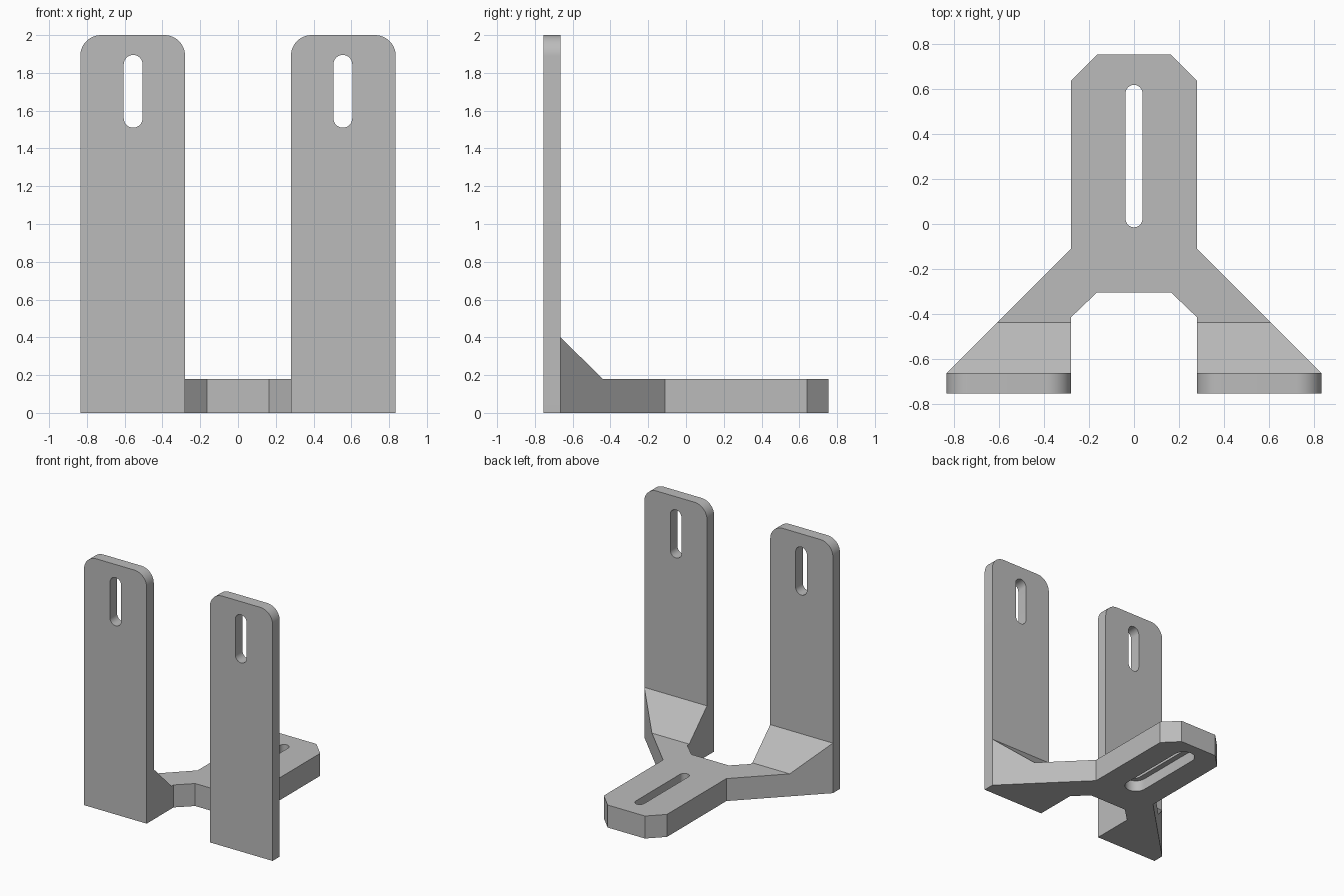
import bpy
import bmesh
from math import sin, cos, pi, radians
from mathutils import Vector

cube = bpy.data.objects.get("Cube")
if cube:
    bpy.data.objects.remove(cube, do_unlink=True)

GREY = (0.5, 0.5, 0.5, 1)
grey = bpy.data.materials.new("plain grey")
grey.use_nodes = True
grey.diffuse_color = GREY
grey.node_tree.nodes["Principled BSDF"].inputs["Base Color"].default_value = GREY

# Main dimensions
INNER, OUTER = 0.28, 0.835
FRONT, PLATE_BACK, BACK = -0.755, -0.665, 0.755
BASE_TOP = 0.18


def arc(cx, cy, r, start, end, steps=12):
    return [(cx + r * cos(start + (end - start) * i / steps),
             cy + r * sin(start + (end - start) * i / steps)) for i in range(steps + 1)]


def slot(cx, low, high, width):
    """Upright rounded slot outline."""
    r = width / 2
    return arc(cx, high - r, r, 0, pi, 16) + arc(cx, low + r, r, pi, 2 * pi, 16)


def prism(name, outline, low, high, place):
    """Extrude a 2D outline; place(u, v, w) maps it into the model."""
    bm = bmesh.new()
    face = bm.faces.new([bm.verts.new(place(u, v, low)) for u, v in outline])
    made = bmesh.ops.extrude_face_region(bm, geom=[face])["geom"]
    shift = Vector(place(0, 0, high)) - Vector(place(0, 0, low))
    bmesh.ops.translate(bm, vec=shift, verts=[g for g in made if isinstance(g, bmesh.types.BMVert)])
    bmesh.ops.recalc_face_normals(bm, faces=bm.faces)
    mesh = bpy.data.meshes.new(name)
    bm.to_mesh(mesh)
    bm.free()
    mesh.materials.append(grey)
    obj = bpy.data.objects.new(name, mesh)
    bpy.context.collection.objects.link(obj)
    return obj


def select(obj):
    bpy.ops.object.select_all(action="DESELECT")
    obj.select_set(True)
    bpy.context.view_layer.objects.active = obj


def cut(obj, cutter):
    mod = obj.modifiers.new("cut", "BOOLEAN")
    mod.operation, mod.solver, mod.object = "DIFFERENCE", "EXACT", cutter
    select(obj)
    bpy.ops.object.modifier_apply(modifier=mod.name)
    bpy.data.objects.remove(cutter, do_unlink=True)


def smooth(obj):
    select(obj)
    bpy.ops.object.shade_smooth_by_angle(angle=radians(25))


def flat(u, v, w):
    return (u, v, w)


def standing(u, v, w):
    return (u, w, v)


# Forked base with chamfered tail
half = [(0.165, BACK), (INNER, 0.64), (INNER, -0.11), (OUTER, PLATE_BACK),
        (INNER, PLATE_BACK), (INNER, -0.415), (0.165, -0.305)]
base = prism("forked_base", half + [(-x, y) for x, y in reversed(half)], 0, BASE_TOP, flat)
# Long slot, with a wider recess underneath
cut(base, prism("slot_cutter", slot(0, -0.015, 0.62, 0.075), -0.1, 0.3, flat))
cut(base, prism("recess_cutter", slot(0, -0.06, 0.665, 0.165), -0.1, 0.09, flat))
smooth(base)

for side, word in ((1, "left"), (-1, "right")):
    # Upright plate with rounded top corners and a slot
    r = 0.11
    outline = ([(INNER, 0), (OUTER, 0)] + arc(OUTER - r, 2 - r, r, 0, pi / 2)
               + arc(INNER + r, 2 - r, r, pi / 2, pi))
    plate = prism(word + "_upright", [(side * x, z) for x, z in outline],
                  FRONT, PLATE_BACK, standing)
    cut(plate, prism("slot_cutter", slot(side * 0.555, 1.51, 1.895, 0.1), -1, 0, standing))
    smooth(plate)

    # Sloping gusset between upright and arm, trimmed to the arm outline
    toe = -0.44
    gusset = prism(word + "_gusset",
                   [(side * INNER, PLATE_BACK), (side * OUTER, PLATE_BACK),
                    (side * (OUTER + PLATE_BACK - toe), toe), (side * INNER, toe)],
                   BASE_TOP, 0.4, flat)
    bm = bmesh.new()
    bm.from_mesh(gusset.data)
    for v in bm.verts:
        if v.co.y > toe - 0.01:
            v.co.z = BASE_TOP
    bmesh.ops.remove_doubles(bm, verts=bm.verts, dist=0.001)
    bmesh.ops.recalc_face_normals(bm, faces=bm.faces)
    bm.to_mesh(gusset.data)
    bm.free()
